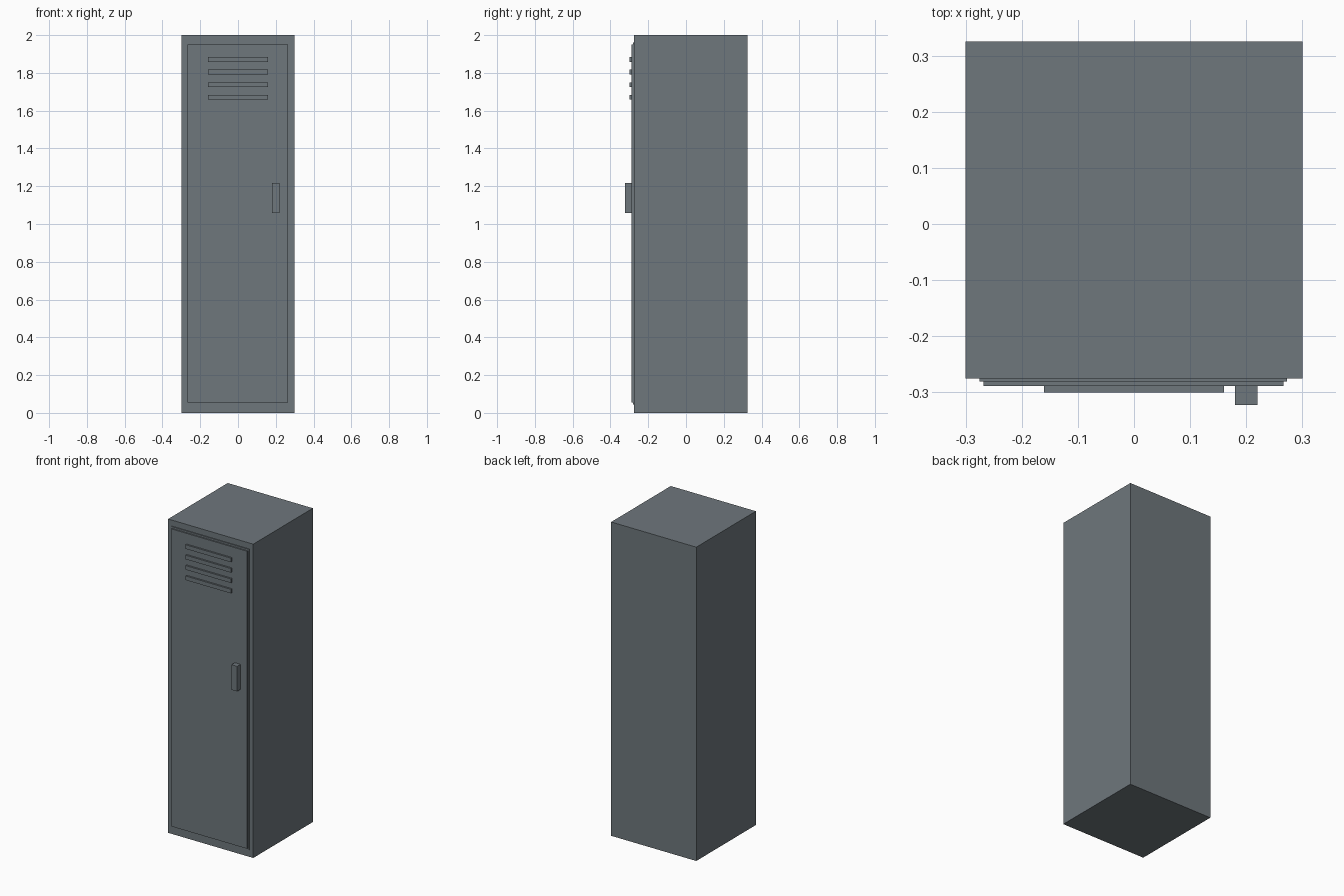
import bpy

if "Cube" in bpy.data.objects:
    bpy.data.objects.remove(bpy.data.objects["Cube"])

# Single painted-metal colour
metal = bpy.data.materials.new("grey_metal")
metal.diffuse_color = (0.156, 0.184, 0.202, 1)
metal.use_nodes = True
metal.node_tree.nodes["Principled BSDF"].inputs["Base Color"].default_value = metal.diffuse_color


def box(name, x, y, z):
    """Box spanning the given (min, max) ranges."""
    spans = (x, y, z)
    bpy.ops.mesh.primitive_cube_add(size=1, location=[(a + b) / 2 for a, b in spans])
    ob = bpy.context.object
    ob.name = name
    ob.scale = [b - a for a, b in spans]
    bpy.ops.object.transform_apply(location=False, rotation=False, scale=True)
    ob.data.materials.append(metal)
    return ob


# Cabinet
box("cabinet", (-0.3, 0.3), (-0.275, 0.325), (0, 2))

# Door: thin backing plate with the panel on top
box("door_backing", (-0.275, 0.273), (-0.281, -0.274), (0.045, 1.962))
box("door_panel", (-0.268, 0.266), (-0.289, -0.280), (0.055, 1.951))

# Vent slats
for i in range(4):
    z = 1.87 - i * 0.0663
    box(f"vent_slat_{i + 1}", (-0.16, 0.16), (-0.3, -0.288), (z - 0.013, z + 0.013))

# Handle
box("handle", (0.18, 0.22), (-0.323, -0.288), (1.058, 1.218))
